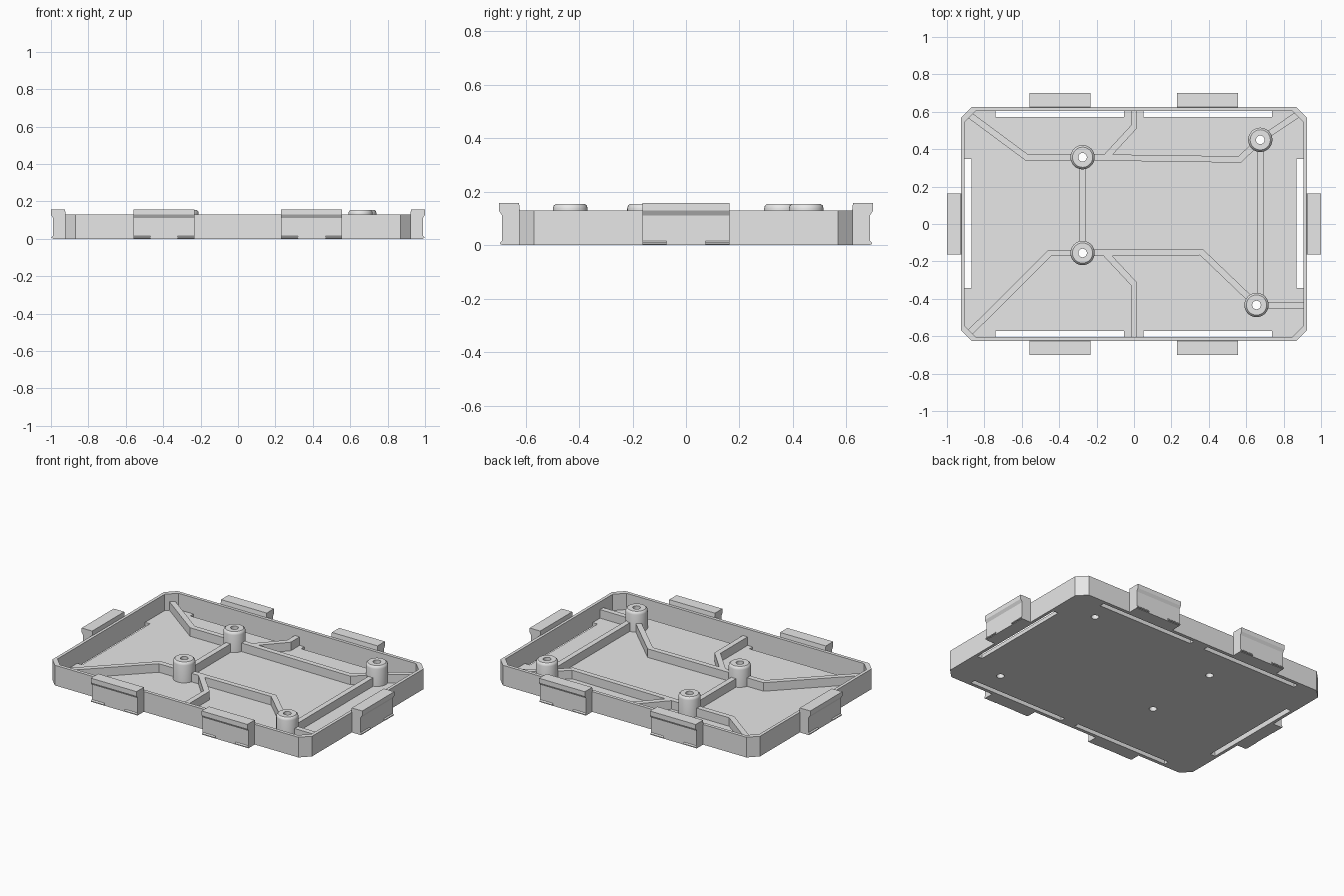
import bpy, bmesh, math
from mathutils import Vector, Matrix

cube = bpy.data.objects.get("Cube")
if cube:
    bpy.data.objects.remove(cube, do_unlink=True)

grey = bpy.data.materials.new("light grey plastic")
grey.use_nodes = True
grey.diffuse_color = (0.8, 0.8, 0.8, 1)
grey.node_tree.nodes["Principled BSDF"].inputs["Base Color"].default_value = (0.8, 0.8, 0.8, 1)

HX, HY = 0.925, 0.625          # tray half sizes
WALL, FLOOR, RIM = 0.02, 0.025, 0.13
RIB_TOP, RIB_W = 0.08, 0.034


def finish(name, bm):
    bmesh.ops.recalc_face_normals(bm, faces=bm.faces)
    mesh = bpy.data.meshes.new(name)
    bm.to_mesh(mesh)
    bm.free()
    mesh.materials.append(grey)
    ob = bpy.data.objects.new(name, mesh)
    bpy.context.collection.objects.link(ob)
    return ob


def add_prism(bm, points, shift):
    """Extrude a closed outline of 3D points along a vector."""
    face = bm.faces.new([bm.verts.new(p) for p in points])
    ext = bmesh.ops.extrude_face_region(bm, geom=[face])["geom"]
    bmesh.ops.translate(bm, vec=shift, verts=[g for g in ext if isinstance(g, bmesh.types.BMVert)])


def outline(hx, hy, c):
    """Rectangle with chamfered corners."""
    return [(hx, -hy + c), (hx, hy - c), (hx - c, hy), (-hx + c, hy),
            (-hx, hy - c), (-hx, -hy + c), (-hx + c, -hy), (hx - c, -hy)]


def slab(name, pts, z0, z1):
    bm = bmesh.new()
    add_prism(bm, [(x, y, z0) for x, y in pts], (0, 0, z1 - z0))
    return finish(name, bm)


def cut(target, cutter):
    cutter.hide_render = True
    mod = target.modifiers.new("cut", "BOOLEAN")
    mod.operation, mod.solver, mod.object = "DIFFERENCE", "EXACT", cutter
    bpy.context.view_layer.objects.active = target
    bpy.ops.object.modifier_apply(modifier=mod.name)
    bpy.data.objects.remove(cutter, do_unlink=True)


def rect(x0, x1, y0, y1):
    return [(x0, y0), (x1, y0), (x1, y1), (x0, y1)]


# Tray shell with pocket, latch slots and screw holes
tray = slab("tray", outline(HX, HY, 0.057), 0, RIM)
cut(tray, slab("pocket", outline(HX - WALL, HY - WALL - 0.002, 0.058), FLOOR, 0.3))
ix, iy = HX - WALL, HY - WALL - 0.002
for s in (-1, 1):
    cut(tray, slab("side_slot", rect(s * ix - 0.035 * (s > 0), s * ix + 0.035 * (s < 0), -0.343, 0.347), -0.1, FLOOR + 0.01))
    for x0 in (-0.74, 0.05):
        cut(tray, slab("long_slot", rect(x0, x0 + 0.687, s * iy - 0.032 * (s > 0), s * iy + 0.032 * (s < 0)), -0.1, FLOOR + 0.01))

bosses = [(-0.275, 0.357), (-0.275, -0.155), (0.675, 0.45), (0.655, -0.433)]
hole_r, boss_r = 0.023, 0.065
profile = [(hole_r, 0.005), (boss_r, 0.005), (boss_r, 0.137), (0.062, 0.148), (0.054, 0.155), (hole_r, 0.155)]
STEPS = 32
for bx, by in bosses:
    ring = [(bx + hole_r * math.cos(i * math.tau / STEPS), by + hole_r * math.sin(i * math.tau / STEPS))
            for i in range(STEPS)]
    cut(tray, slab("hole", ring, -0.1, 0.1))

# Screw bosses, lathed
for bx, by in bosses:
    bm = bmesh.new()
    verts = [bm.verts.new((r, 0, z)) for r, z in profile]
    edges = [bm.edges.new((verts[i], verts[(i + 1) % len(verts)])) for i in range(len(verts))]
    bmesh.ops.spin(bm, geom=verts + edges, axis=(0, 0, 1), cent=(0, 0, 0), angle=math.tau, steps=STEPS)
    bmesh.ops.remove_doubles(bm, verts=bm.verts, dist=0.0005)
    bmesh.ops.translate(bm, vec=(bx, by, 0), verts=bm.verts)
    boss = finish("screw_boss", bm)
    bpy.ops.object.select_all(action="DESELECT")
    boss.select_set(True)
    bpy.context.view_layer.objects.active = boss
    bpy.ops.object.shade_smooth_by_angle(angle=math.radians(35))


# Stiffening ribs: mitred strips that stop inside the boss walls
def rib(path):
    pts = [Vector(p) for p in path]
    for end, nxt in ((0, 1), (-1, -2)):
        if tuple(path[end]) in bosses:
            pts[end] += (pts[nxt] - pts[end]).normalized() * (boss_r - 0.015)
    dirs = [(b - a).normalized() for a, b in zip(pts, pts[1:])]
    left, right = [], []
    for i, p in enumerate(pts):
        d0, d1 = dirs[max(i - 1, 0)], dirs[min(i, len(dirs) - 1)]
        n0, n1 = Vector((-d0.y, d0.x)), Vector((-d1.y, d1.x))
        m = (n0 + n1).normalized()
        off = m * (RIB_W / 2 / m.dot(n0))
        left.append(p + off)
        right.append(p - off)
    slab("rib", left + right[::-1], FLOOR - 0.01, RIB_TOP)


b1, b2, b3, b4 = bosses
for path in ([(-0.88, 0.583), (-0.575, 0.357), b1],
             [b1, (0.565, 0.345), b3],
             [b3, (0.882, 0.59)],
             [b1, b2],
             [b2, (-0.45, -0.155), (-0.877, -0.58)],
             [b2, (0.36, -0.15), b4],
             [(0.675, 0.45 - 0.05), (0.675, -0.433 + 0.05)],
             [b4, (0.915, -0.435)],
             [(0, 0.615), (0, 0.52), (-0.15, 0.357)],
             [(0, -0.615), (0, -0.32), (-0.15, -0.16)]):
    rib(path)

# Latch clips: hooked profile (outward, up) swept along the wall, with grip nubs
HALF = 0.163
clip_profile = [(-0.004, 0), (0.064, 0), (0.064, 0.112), (0.075, 0.13), (0.075, 0.158), (0, 0.158), (-0.004, 0.125)]
nub_profile = [(0.06, 0.002), (0.071, 0.004), (0.071, 0.01), (0.06, 0.02)]


def clip(x, y, turn):
    bm = bmesh.new()
    add_prism(bm, [(-HALF, -u, z) for u, z in clip_profile], (2 * HALF, 0, 0))
    for start in (-HALF, HALF - 0.09):
        add_prism(bm, [(start, -u, z) for u, z in nub_profile], (0.09, 0, 0))
    bm.transform(Matrix.Translation((x, y, 0)) @ Matrix.Rotation(turn, 4, "Z"))
    finish("latch_clip", bm)


for x in (-0.396, 0.394):
    clip(x, -HY, 0)
    clip(x, HY, math.pi)
clip(HX, 0, math.pi / 2)
clip(-HX, 0, -math.pi / 2)
